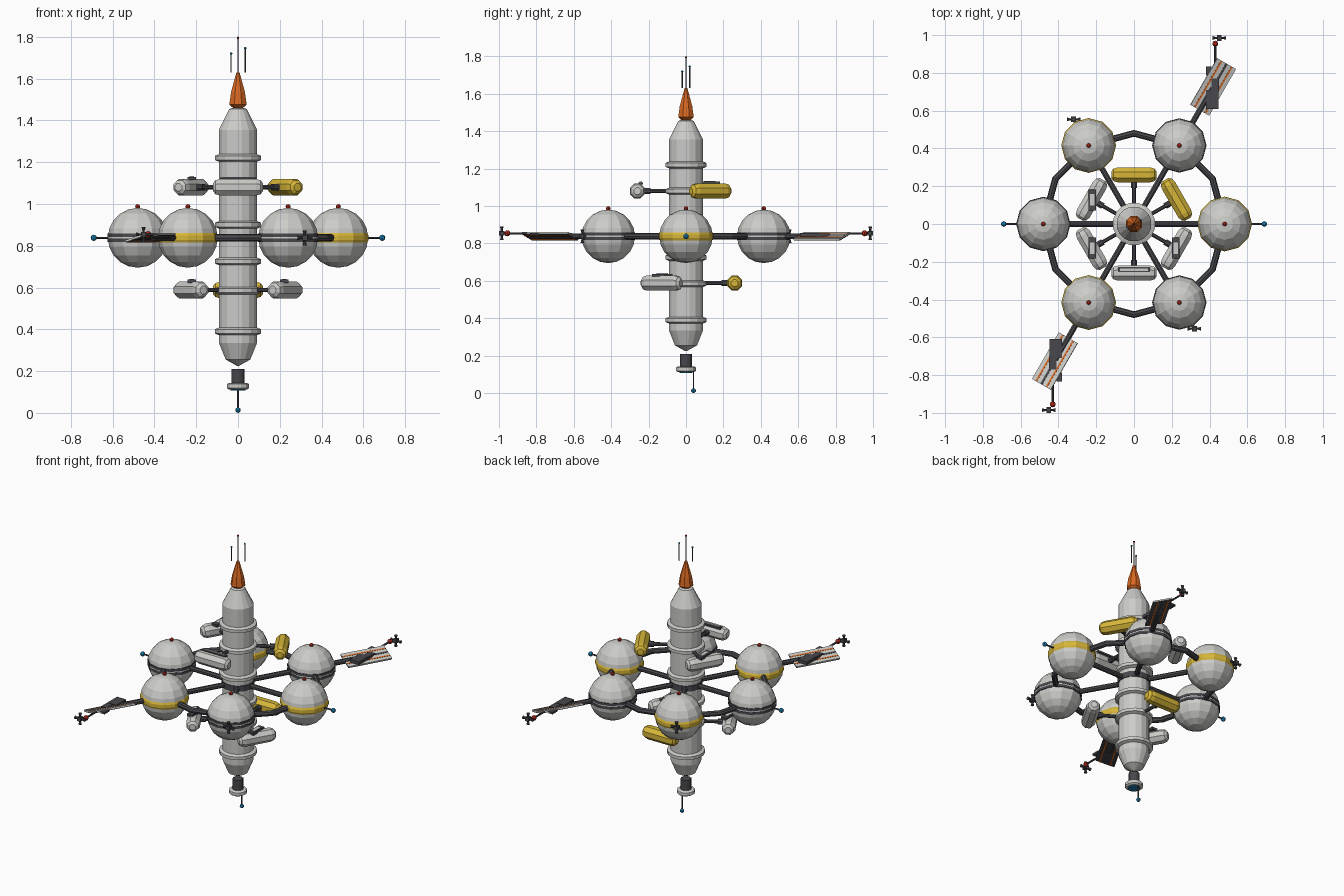
import bpy
from math import sin, cos, pi, radians
from mathutils import Vector, Matrix

if "Cube" in bpy.data.objects:
    bpy.data.objects.remove(bpy.data.objects["Cube"])


def material(name, rgb):
    m = bpy.data.materials.new(name)
    m.use_nodes = True
    m.diffuse_color = (*rgb, 1)
    m.node_tree.nodes["Principled BSDF"].inputs["Base Color"].default_value = (*rgb, 1)
    return m


HULL = material("hull grey", (0.6, 0.6, 0.58))
DARK = material("dark metal", (0.065, 0.065, 0.075))
YELLOW = material("yellow", (0.68, 0.47, 0.04))
ORANGE = material("orange", (0.7, 0.14, 0.015))
RED = material("beacon red", (0.4, 0.02, 0.01))
BLUE = material("beacon blue", (0.01, 0.2, 0.4))
MID = 0.838  # height of the habitat ring


def mesh_object(name, verts, faces, mat):
    me = bpy.data.meshes.new(name)
    me.from_pydata(verts, [], faces)
    me.materials.append(mat)
    ob = bpy.data.objects.new(name, me)
    bpy.context.collection.objects.link(ob)
    return ob


def lathe(name, profile, mat, sides=12, matrix=None):
    """Turn (radius, height) points around z into a flat-shaded solid."""
    verts = [(r * cos(2 * pi * (i + 0.5) / sides), r * sin(2 * pi * (i + 0.5) / sides), z)
             for r, z in profile for i in range(sides)]
    faces = [(a * sides + i, a * sides + (i + 1) % sides,
              (a + 1) * sides + (i + 1) % sides, (a + 1) * sides + i)
             for a in range(len(profile) - 1) for i in range(sides)]
    faces.append(tuple(reversed(range(sides))))
    faces.append(tuple(range((len(profile) - 1) * sides, len(profile) * sides)))
    ob = mesh_object(name, verts, faces, mat)
    if matrix:
        ob.matrix_world = matrix
    return ob


def rod(name, a, b, r, mat=DARK, sides=8):
    a, b = Vector(a), Vector(b)
    turn = (b - a).to_track_quat("Z", "Y").to_matrix().to_4x4()
    return lathe(name, [(r, 0), (r, (b - a).length)], mat, sides, Matrix.Translation(a) @ turn)


def box(name, centre, size, mat=DARK, matrix=Matrix.Identity(4)):
    x, y, z = (s / 2 for s in size)
    verts = [(i * x, j * y, k * z) for i in (-1, 1) for j in (-1, 1) for k in (-1, 1)]
    faces = [(0, 1, 3, 2), (4, 6, 7, 5), (0, 4, 5, 1), (2, 3, 7, 6), (0, 2, 6, 4), (1, 5, 7, 3)]
    ob = mesh_object(name, verts, faces, mat)
    ob.matrix_world = matrix @ Matrix.Translation(centre)
    return ob


def ball(name, centre, r, mat, segments=8, rings=6):
    bpy.ops.mesh.primitive_uv_sphere_add(segments=segments, ring_count=rings,
                                         radius=r, location=centre)
    ob = bpy.context.object
    ob.name = name
    ob.data.materials.append(mat)
    return ob


def polar(deg, r, z=MID):
    return Vector((r * cos(radians(deg)), r * sin(radians(deg)), z))


def thruster_cluster(name, c):
    box(name + "_block", c, (0.025, 0.03, 0.025))
    for d in ((1, 0, 0), (-1, 0, 0), (0, 0, 1), (0, 0, -1)):
        v = Vector(d)
        turn = v.to_track_quat("Z", "Y").to_matrix().to_4x4()
        lathe(name + "_nozzle", [(0.006, 0.01), (0.006, 0.02), (0.011, 0.036)], DARK, 8,
              Matrix.Translation(c) @ turn)


# Central spine and its collars
lathe("core_hull", [(0.005, 0.225), (0.06, 0.255), (0.093, 0.335), (0.093, 1.355),
                    (0.042, 1.455), (0.01, 1.465)], HULL, 16)
for z in (0.39, 0.585, 0.725, 0.9, 1.08, 1.22):
    lathe("collar", [(0.093, z - 0.018), (0.113, z - 0.01), (0.113, z + 0.01),
                     (0.093, z + 0.018)], HULL, 16)
lathe("hub_band", [(0.098, MID - 0.018), (0.098, MID + 0.018)], DARK, 16)

# Nose and top aerials
lathe("nose", [(0.02, 1.455), (0.045, 1.475), (0.036, 1.535), (0.008, 1.63)], ORANGE, 8)
rod("main_aerial", (0, 0, 1.62), (0, 0, 1.795), 0.003)
ball("main_aerial_tip", (0, 0, 1.795), 0.006, RED)
for x, y, top in ((-0.033, -0.02, 1.72), (0.035, 0.02, 1.745)):
    rod("side_aerial", (x, y, 1.63), (x, y, top), 0.003)
    ball("side_aerial_tip", (x, y, top), 0.006, BLUE)

# Docking port and lower aerial
lathe("dock_neck", [(0.032, 0.13), (0.032, 0.21)], DARK)
lathe("dock_collar", [(0.045, 0.112), (0.054, 0.118), (0.054, 0.138), (0.045, 0.143)], HULL)
lathe("dock_light", [(0.036, 0.107), (0.036, 0.113)], BLUE)
rod("lower_aerial", (0, 0.04, 0.12), (0, 0.04, 0.02), 0.004)
ball("lower_aerial_tip", (0, 0.04, 0.013), 0.013, BLUE)

# Ring tube joining the habitats
bpy.ops.mesh.primitive_torus_add(major_segments=12, minor_segments=8, major_radius=0.48,
                                 minor_radius=0.018, location=(0, 0, MID))
bpy.context.object.name = "ring_tube"
bpy.context.object.data.materials.append(DARK)

# Habitat spheres with spokes, bands and beacons
for k in range(6):
    deg = 60 * k
    c = polar(deg, 0.48)
    rod("spoke", polar(deg, 0.08), polar(deg, 0.36), 0.016)
    ball("habitat", c, 0.143, HULL, 12, 10)
    place = Matrix.Translation(c) @ Matrix.Rotation(pi / 12, 4, "Z")
    if k % 2 == 0:
        lathe("yellow_band", [(0.139, -0.023), (0.145, -0.01), (0.145, 0.01), (0.139, 0.023)],
              YELLOW, 12, place)
    else:
        for s in (-1, 1):
            lathe("dark_band", [(0.144, s * 0.012 - 0.008), (0.144, s * 0.012 + 0.008)],
                  DARK, 12, place)
    top = c + Vector((0, 0, 0.149))
    rod("beacon_post", c + Vector((0, 0, 0.13)), top, 0.005)
    ball("beacon", top, 0.012, RED)
    if k in (0, 3):
        rod("side_mast", polar(deg, 0.61), polar(deg, 0.69), 0.005)
        ball("side_mast_tip", polar(deg, 0.69), 0.015, BLUE)
    if k in (2, 5):
        rod("thruster_arm", polar(deg, 0.6), polar(deg, 0.64), 0.008)
        thruster_cluster("habitat_thruster", polar(deg, 0.64))

# Capsule modules, three above the ring and three below
for k in range(6):
    deg = 30 + 60 * k
    z = 0.588 if k % 2 else 1.08
    mat = YELLOW if k < 2 else HULL
    c = polar(deg, 0.26, z)
    turn = Matrix.Rotation(radians(deg), 4, "Z") @ Matrix.Rotation(pi / 2, 4, "X")
    lathe("capsule", [(0.02, -0.12), (0.036, -0.108), (0.043, -0.085), (0.043, 0.085),
                      (0.036, 0.108), (0.02, 0.12)], mat, 8, Matrix.Translation(c) @ turn)
    rod("capsule_strut", polar(deg, 0.08, z), polar(deg, 0.23, z), 0.011)
    rod("capsule_socket", polar(deg, 0.19, z), polar(deg, 0.225, z), 0.018)
    if k == 4:
        box("roof_hatch", c + Vector((0, 0.018, 0.04)), (0.17, 0.025, 0.012))
        box("roof_hatch_lid", c + Vector((0, 0.018, 0.045)), (0.15, 0.012, 0.01), HULL)
    elif k > 1:
        box("roof_hatch", polar(deg, 0.255, z + 0.042), (0.04, 0.11, 0.016))
        box("roof_hatch_lid", polar(deg, 0.255, z + 0.048), (0.022, 0.06, 0.01), HULL)

# Solar wings, the second turned half way round from the first
for deg in (60, 240):
    side = 1 if deg == 60 else -1
    rod("wing_boom", polar(deg, 0.6), polar(deg, 0.83), 0.016)
    wing = (Matrix.Translation(polar(deg, 0.838, MID + 0.002)) @ Matrix.Rotation(radians(deg), 4, "Z")
            @ Matrix.Rotation(radians(17), 4, "X"))
    box("solar_panel", (0, 0, 0), (0.285, 0.119, 0.008), HULL, wing)
    box("panel_back", (0, 0, -0.006), (0.283, 0.117, 0.005), DARK, wing)
    for y, w, mat in ((-0.033, 0.009, ORANGE), (0, 0.012, DARK), (0.033, 0.009, ORANGE)):
        for z in (0.004, -0.009):
            box("panel_stripe", (0, y, z), (0.28, w, 0.003), mat, wing)
    box("panel_bracket", (0.415 * side, 0.66 * side, MID + 0.008), (0.065, 0.1, 0.02))
    box("bracket_arm", (0.43 * side, 0.735 * side, MID + 0.006), (0.04, 0.07, 0.02))
    box("panel_tab", (0.395 * side, 0.81 * side, MID + 0.012), (0.03, 0.05, 0.012))
    tip = Vector((0.43 * side, 0.955 * side, MID + 0.016))
    rod("wing_mast", (0.43 * side, 0.85 * side, MID + 0.016), tip, 0.006)
    ball("wing_mast_tip", tip, 0.016, RED)
    thruster_cluster("wing_thruster", tip + Vector((0.022 * side, 0.03 * side, 0)))
